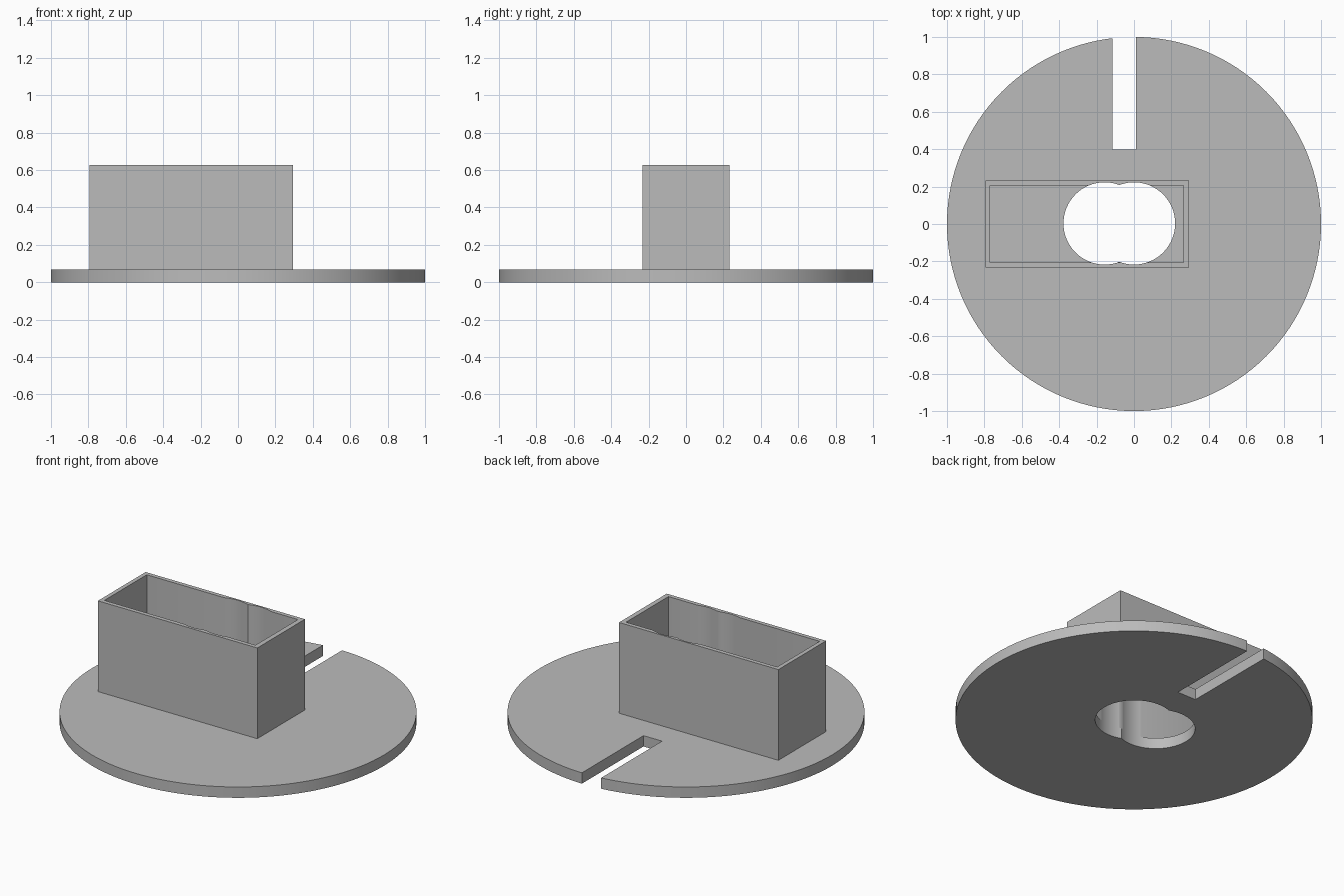
import bpy
import math

if "Cube" in bpy.data.objects:
    bpy.data.objects.remove(bpy.data.objects["Cube"], do_unlink=True)

PLATE_TOP, HOUSING_TOP = 0.067, 0.628

grey = bpy.data.materials.new("plain grey")
grey.use_nodes = True
colour = (0.5, 0.5, 0.5, 1)
grey.diffuse_color = colour
grey.node_tree.nodes["Principled BSDF"].inputs["Base Color"].default_value = colour


def finish(name):
    obj = bpy.context.object
    obj.name = name
    obj.data.materials.append(grey)
    return obj


def box(name, x0, x1, y0, y1, z0, z1):
    bpy.ops.mesh.primitive_cube_add(
        size=1, location=((x0 + x1) / 2, (y0 + y1) / 2, (z0 + z1) / 2))
    obj = finish(name)
    obj.scale = (x1 - x0, y1 - y0, z1 - z0)
    bpy.ops.object.transform_apply(location=True, rotation=True, scale=True)
    return obj


def disc(name, x, y, radius, z0, z1, sides):
    bpy.ops.mesh.primitive_cylinder_add(
        vertices=sides, radius=radius, depth=z1 - z0, location=(x, y, (z0 + z1) / 2))
    obj = finish(name)
    bpy.ops.object.transform_apply(location=True, rotation=True, scale=True)
    return obj


def cut(target, cutters):
    bpy.ops.object.select_all(action="DESELECT")
    target.select_set(True)
    bpy.context.view_layer.objects.active = target
    for cutter in cutters:
        mod = target.modifiers.new("cut", "BOOLEAN")
        mod.operation = "DIFFERENCE"
        mod.solver = "EXACT"
        mod.object = cutter
        bpy.ops.object.modifier_apply(modifier=mod.name)
    bpy.ops.object.shade_smooth_by_angle(angle=math.radians(20))


# Round base and rectangular housing
base = disc("base_plate", 0, 0, 1.0, 0, PLATE_TOP, 128)
housing = box("housing_walls", -0.795, 0.295, -0.233, 0.233, PLATE_TOP, HOUSING_TOP)

# Cutters: slot in the rim, housing cavity and two overlapping bores
slot = box("slot_cutter", -0.115, 0.012, 0.398, 1.2, -0.1, 0.2)
cavity = box("cavity_cutter", -0.769, 0.265, -0.207, 0.207, -0.1, 0.8)
bores = [disc("bore_cutter", x, 0.003, 0.22, -0.1, 0.8, 64) for x in (-0.157, 0)]

cut(base, [slot] + bores)
cut(housing, [cavity] + bores)

for helper in [slot, cavity] + bores:
    bpy.data.objects.remove(helper, do_unlink=True)
